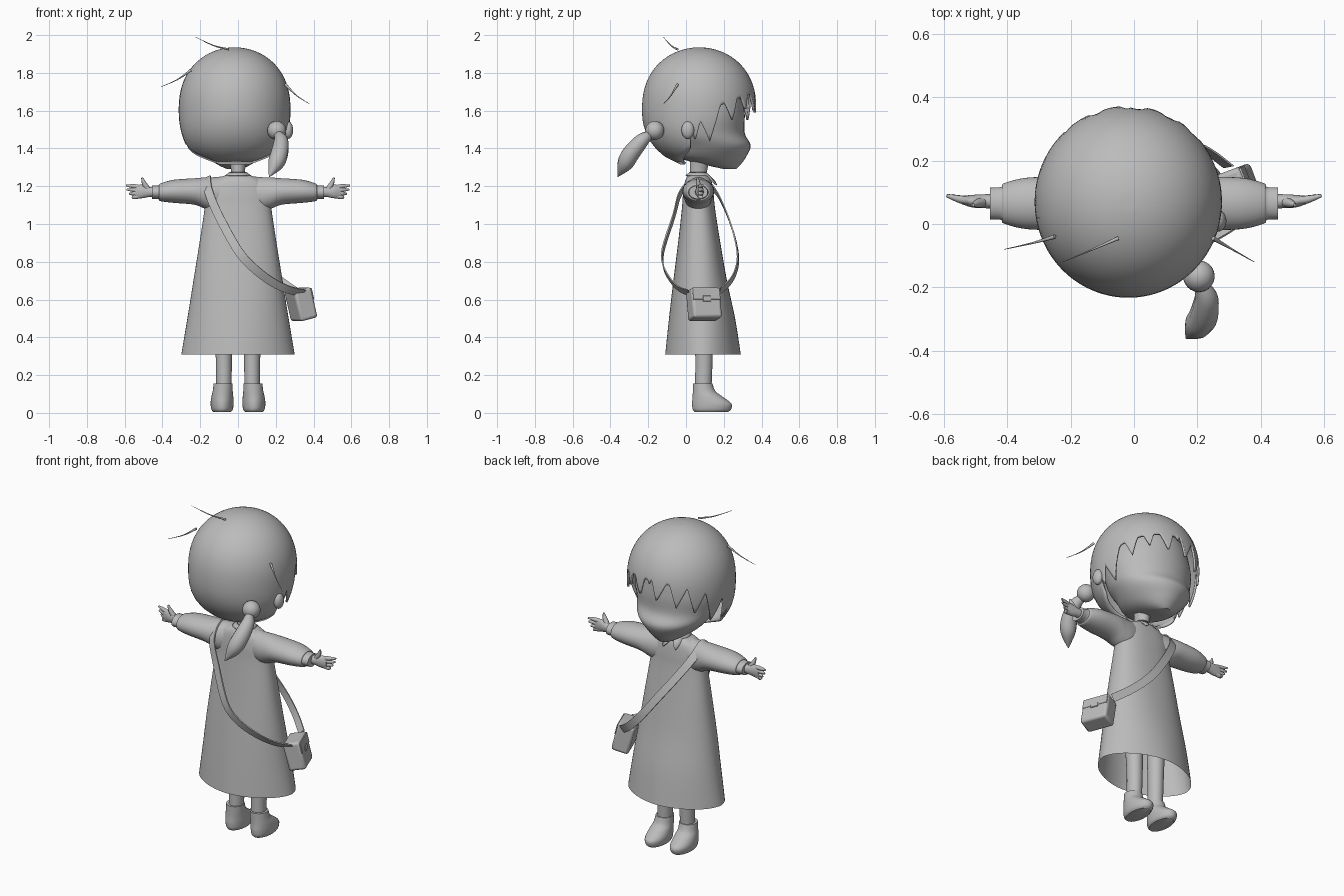
import bpy, bmesh
from math import sin, cos, pi, radians, copysign
from mathutils import Vector, Euler

cube = bpy.data.objects.get("Cube")
if cube:
    bpy.data.objects.remove(cube, do_unlink=True)

GREY = (0.5, 0.5, 0.5, 1)
mat = bpy.data.materials.new("plain grey")
mat.use_nodes = True
mat.diffuse_color = GREY
for node in mat.node_tree.nodes:
    if node.type == 'BSDF_PRINCIPLED':
        node.inputs["Base Color"].default_value = GREY


def finish(obj, angle=40):
    obj.data.materials.clear()
    obj.data.materials.append(mat)
    bpy.ops.object.select_all(action='DESELECT')
    obj.select_set(True)
    bpy.context.view_layer.objects.active = obj
    bpy.ops.object.shade_smooth_by_angle(angle=radians(angle))
    return obj


def spline(points, steps=5):
    """Smooth path through tuples of any length."""
    pts = [points[0]] + list(points) + [points[-1]]
    out = []
    for a, b, c, d in zip(pts, pts[1:], pts[2:], pts[3:]):
        for i in range(steps):
            t = i / steps
            out.append(tuple(0.5 * (2*q + (r-p)*t + (2*p-5*q+4*r-s)*t*t + (3*q-p-3*r+s)*t**3)
                             for p, q, r, s in zip(a, b, c, d)))
    return out + [tuple(points[-1])]


def skin(name, rings, cap_start=True, cap_end=True, angle=40):
    """Join equal closed rings of points into a surface."""
    bm = bmesh.new()
    rows = [[bm.verts.new(p) for p in ring] for ring in rings]
    n = len(rows[0])
    for r0, r1 in zip(rows, rows[1:]):
        for i in range(n):
            j = (i + 1) % n
            bm.faces.new((r0[i], r0[j], r1[j], r1[i]))
    if cap_start:
        bm.faces.new(rows[0])
    if cap_end:
        bm.faces.new(rows[-1])
    bmesh.ops.recalc_face_normals(bm, faces=bm.faces)
    mesh = bpy.data.meshes.new(name)
    bm.to_mesh(mesh)
    bm.free()
    obj = bpy.data.objects.new(name, mesh)
    bpy.context.collection.objects.link(obj)
    return finish(obj, angle)


def loft(name, sections, axis='z', n=40, power=lambda h: 2, **caps):
    """Rounded sections along z (z, x, y, rx, ry) or along x (x, y, z, ry, rz)."""
    rings = []
    for h, u, v, ru, rv in spline(sections):
        e = 2 / power(h)
        ring = []
        for i in range(n):
            c, s = cos(2*pi*i/n), sin(2*pi*i/n)
            ring.append((u + ru * copysign(abs(c) ** e, c), v + rv * copysign(abs(s) ** e, s)))
        rings.append([(a, b, h) if axis == 'z' else (h, a, b) for a, b in ring])
    return skin(name, rings, **caps)


def tube(name, points):
    """Round tapered tube through (x, y, z, radius)."""
    curve = bpy.data.curves.new(name, 'CURVE')
    curve.dimensions = '3D'
    curve.bevel_depth = 1
    curve.bevel_resolution = 3
    curve.use_fill_caps = True
    path = spline(points)
    poly = curve.splines.new('POLY')
    poly.points.add(len(path) - 1)
    for p, (x, y, z, r) in zip(poly.points, path):
        p.co = (x, y, z, 1)
        p.radius = max(r, 0.0005)
    obj = bpy.data.objects.new(name, curve)
    bpy.context.collection.objects.link(obj)
    bpy.ops.object.select_all(action='DESELECT')
    obj.select_set(True)
    bpy.context.view_layer.objects.active = obj
    bpy.ops.object.convert(target='MESH')
    return finish(bpy.context.object)


def ball(name, loc, size):
    bpy.ops.mesh.primitive_uv_sphere_add(segments=24, ring_count=14, location=loc)
    obj = bpy.context.object
    obj.name = name
    obj.scale = size
    return finish(obj)


def box(name, loc, size, turn, bevel):
    bpy.ops.mesh.primitive_cube_add(size=1, location=loc, rotation=turn)
    obj = bpy.context.object
    obj.name = name
    obj.scale = size
    bpy.ops.object.transform_apply(location=False, rotation=False, scale=True)
    mod = obj.modifiers.new("bevel", 'BEVEL')
    mod.width = bevel
    mod.segments = 3
    return finish(obj)


# Head and neck
loft("head", [(1.29, -.02, .235, .035, .03), (1.31, -.02, .2, .08, .085), (1.35, -.02, .14, .14, .175),
              (1.415, -.02, .135, .2, .207), (1.485, -.02, .1, .235, .21), (1.6, -.02, .09, .25, .22),
              (1.75, -.02, .08, .2, .2), (1.84, -.02, .07, .08, .08)])
loft("neck", [(1.2, 0, .065, .045, .05), (1.27, 0, .065, .036, .045), (1.36, 0, .075, .05, .055)])

# Hair cap; each fringe lock is (angle from the face, height of its tip)
LOCKS = [(-93, 1.42), (-72, 1.44), (-50, 1.51), (-30, 1.55), (-8, 1.58),
         (14, 1.59), (35, 1.6), (54, 1.55), (78, 1.435), (94, 1.44)]


def hair_edge(deg):
    a = abs(deg)
    if a > 99:
        return 1.42 - .105 * min(1, (a - 99) / 35) ** .5
    edge = 1.695 - .14 * (a / 98) ** 2
    for tip, z in LOCKS:
        d = (deg - tip) * (1 if deg > 0 else -1)
        edge = min(edge, z + (.01 * d if d > 0 else -.02 * d))
    return edge


def hair_point(deg, t):
    low, top = hair_edge(deg), 1.934
    z = low + (top - low) * sin(t * pi / 2)
    if z > 1.6:
        r = max(0, 1 - ((z - 1.6) / .335) ** 2.35) ** .5
    else:
        s = (1.6 - z) / .3
        back = max(0, 1 - s ** (2.15 + .8 * sin(radians(deg)) ** 2)) ** .5
        w = max(0, min(1, (115 - abs(deg)) / 30))
        r = back * (1 - w) + (1 - .35 * s * s) * w
    return (-.018 + .296 * r * sin(radians(deg)), .07 + .303 * r * cos(radians(deg)), z)


N = 240
hair = skin("hair", [[hair_point(i * 360 / N - 180, t / 24) for i in range(N)] for t in range(25)],
            cap_start=False, angle=50)
shell = hair.modifiers.new("thickness", 'SOLIDIFY')
shell.thickness = .012
shell.offset = -1

# Side ponytail, ear and loose strands
ball("left_ear", (.266, .01, 1.497), (.026, .034, .046))
ball("ponytail_knot", (.205, -.165, 1.495), (.05, .05, .05))
tube("ponytail", [(.21, -.19, 1.475, .022), (.228, -.235, 1.44, .038), (.22, -.29, 1.375, .046),
                  (.198, -.325, 1.315, .041), (.165, -.362, 1.25, .002)])
tube("strand_top", [(-.05, -.045, 1.925, .006), (-.13, -.08, 1.945, .003), (-.225, -.12, 1.99, .001)])
tube("strand_right", [(-.25, -.04, 1.815, .007), (-.32, -.06, 1.765, .003), (-.41, -.08, 1.725, .001)])
tube("strand_left", [(.25, -.045, 1.74, .007), (.31, -.08, 1.68, .003), (.38, -.12, 1.635, .001)])

# Dress, open at the hem and squarer towards the chest
loft("dress", [(.31, 0, .09, .3, .2), (.5, 0, .085, .268, .175), (.7, 0, .075, .236, .142),
               (.9, 0, .07, .204, .112), (1.08, 0, .066, .177, .088), (1.16, 0, .065, .17, .081),
               (1.215, 0, .065, .145, .073), (1.245, 0, .065, .1, .062), (1.264, 0, .065, .045, .045)],
     cap_start=False, n=56, power=lambda z: min(2.35, 1.8 + .9 * (z - .31)))


# Collar with two points at the front
def collar_ring(outer):
    ring = []
    for i in range(96):
        a = i * 3.75 - 180
        point = max(0, 1 - abs(abs(a) - 24) / 24)
        r = (.068 + .042 * point - .015 * max(0, 1 - abs(a) / 12)) if outer else .044
        z = (1.258 - .052 * point) if outer else 1.275
        ring.append((r * sin(radians(a)), .065 + r * cos(radians(a)), z))
    return ring


collar = skin("collar", [collar_ring(False), collar_ring(True)], cap_start=False, cap_end=False)
collar.modifiers.new("thickness", 'SOLIDIFY').thickness = .006

# Paired parts: sleeves, hands, legs, shoes
for s, side in ((1, "left"), (-1, "right")):
    loft(side + "_sleeve", [(s*.05, .065, 1.17, .06, .086), (s*.12, .065, 1.158, .074, .09),
                            (s*.17, .065, 1.163, .079, .084), (s*.23, .065, 1.172, .084, .07),
                            (s*.34, .065, 1.173, .081, .061), (s*.41, .065, 1.168, .064, .047),
                            (s*.42, .065, 1.168, .052, .037), (s*.455, .065, 1.168, .05, .036)], axis='x')
    loft(side + "_palm", [(s*.43, .07, 1.17, .024, .026), (s*.47, .072, 1.17, .022, .027),
                          (s*.51, .072, 1.172, .02, .036), (s*.545, .076, 1.17, .013, .034)], axis='x')
    for i, reach in enumerate((.555, .575, .588, .592)):
        z = 1.147 + .016 * i
        tube(side + "_finger_%d" % (i + 1), [(s*.52, .074, z, .012), (s*.55, .078, z + .003*(i - 1.5), .012),
                                            (s*reach, .09, z + .006*(i - 1.5), .005)])
    tube(side + "_thumb", [(s*.475, .07, 1.18, .016), (s*.495, .065, 1.212, .013), (s*.508, .06, 1.245, .005)])
    loft(side + "_leg", [(.1, s*.075, .09, .04, .044), (.3, s*.075, .095, .043, .046),
                         (.55, s*.08, .09, .05, .055)])
    loft(side + "_shoe", [(.006, s*.084, .135, .048, .09), (.02, s*.084, .137, .057, .102),
                          (.05, s*.084, .136, .061, .104), (.085, s*.083, .115, .058, .08),
                          (.115, s*.081, .096, .053, .06), (.155, s*.079, .088, .05, .052)])

# Shoulder bag, leaning and turned against the hip
turn = Euler((0, -.24, .36))
out, up = (turn.to_matrix() @ Vector(v) for v in ((1, 0, 0), (0, 0, 1)))
centre = Vector((.333, .095, .575))
box("bag", centre, (.1, .162, .165), turn, .015)
box("bag_flap", centre + out*.049 + up*.045, (.007, .154, .062), turn, .003)
box("bag_clasp", centre + out*.051 + up*.018, (.009, .045, .032), turn, .003)

# Strap from the bag, up the back, over the shoulder and down the front
path = [Vector(p) for p in spline([
    (.345, .02, .635), (.26, -.035, .655), (.17, -.08, .7), (.08, -.118, .77), (.0, -.122, .86),
    (-.1, -.065, 1.04), (-.155, -.025, 1.17), (-.165, .065, 1.245), (-.15, .15, 1.18), (-.09, .205, 1.08),
    (.01, .255, .94), (.11, .275, .81), (.21, .245, .71), (.3, .18, .645)])]
hub = Vector((0, .08, .9))
rings = []
for i, p in enumerate(path):
    along = path[min(i + 1, len(path) - 1)] - path[max(i - 1, 0)]
    normal = (p - hub).normalized()
    across = along.cross(normal).normalized() * .023
    thick = normal * .004
    rings.append([p - across - thick, p + across - thick, p + across + thick, p - across + thick])
skin("bag_strap", rings)
